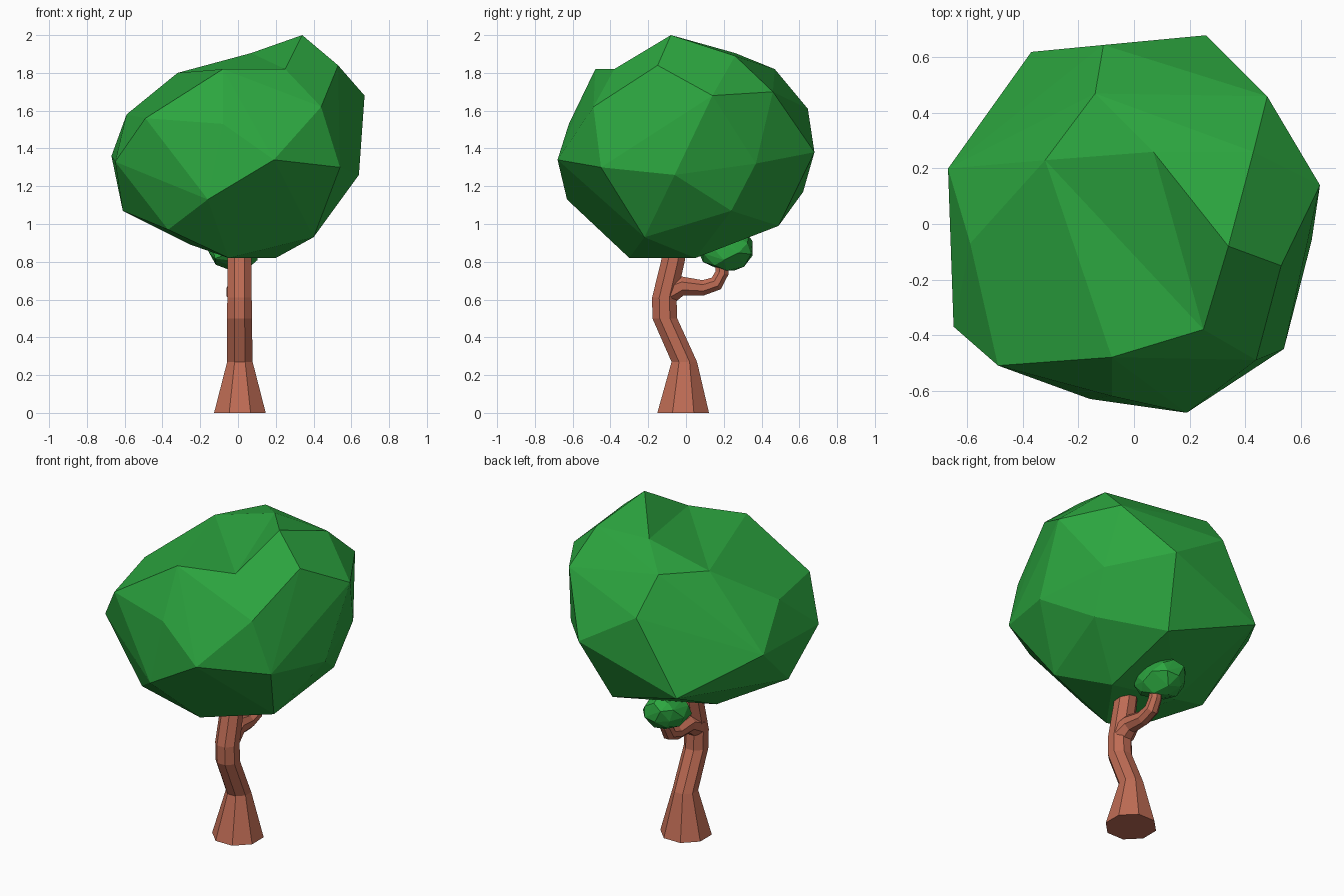
import bpy, bmesh, math
from mathutils import Vector, Matrix

if "Cube" in bpy.data.objects:
    bpy.data.objects.remove(bpy.data.objects["Cube"])


def material(name, color):
    m = bpy.data.materials.new(name)
    m.diffuse_color = color
    m.use_nodes = True
    m.node_tree.nodes["Principled BSDF"].inputs["Base Color"].default_value = m.diffuse_color
    return m


LEAF = material("leaf_green", (0.025, 0.38, 0.05, 1))
BARK = material("bark_brown", (0.52, 0.15, 0.09, 1))


def finish(bm, name, mat):
    bmesh.ops.recalc_face_normals(bm, faces=bm.faces)
    me = bpy.data.meshes.new(name)
    bm.to_mesh(me)
    bm.free()
    me.materials.append(mat)
    ob = bpy.data.objects.new(name, me)
    bpy.context.collection.objects.link(ob)
    return ob


def foliage(name, pts, matrix=Matrix()):
    """Faceted leaf mass: hull of the corner points with a dented top."""
    bm = bmesh.new()
    verts = [bm.verts.new(matrix @ Vector(p)) for p in pts]
    peak, dip, ridge, brow, back, left, side = (verts[i] for i in range(7))
    bmesh.ops.convex_hull(bm, input=[v for v in verts if v != dip])
    # swap the hull's cap for one that sinks to the dip point
    cap = {peak, ridge, brow, back, left, side}
    faces = [f for f in bm.faces if set(f.verts) <= cap]
    bmesh.ops.delete(bm, geom=faces, context='FACES_ONLY')
    ring = [side, back, left, ridge, peak]
    for a, b in zip(ring, ring[1:] + ring[:1]):
        bm.faces.new((dip, a, b))
    bm.faces.new((ridge, left, brow))
    bmesh.ops.delete(bm, geom=[e for e in bm.edges if not e.link_faces], context='EDGES')
    bmesh.ops.delete(bm, geom=[v for v in bm.verts if not v.link_faces], context='VERTS')
    bmesh.ops.recalc_face_normals(bm, faces=bm.faces)
    bmesh.ops.dissolve_limit(bm, angle_limit=math.radians(3),
                             verts=bm.verts, edges=bm.edges)
    return finish(bm, name, LEAF)


def tube(name, path, sides, flat):
    """Loft rings along a path of (x, y, z, radius) lying in a y-z plane."""
    bm = bmesh.new()
    rings = []
    for i, (x, y, z, r) in enumerate(path):
        a, b = path[max(i - 1, 0)], path[min(i + 1, len(path) - 1)]
        t = Vector((0, 0, 1)) if flat else Vector((0, b[1] - a[1], b[2] - a[2])).normalized()
        u = Vector((1, 0, 0))
        v = t.cross(u)
        ang = [2 * math.pi * (k + .5) / sides for k in range(sides)]
        rings.append([bm.verts.new(Vector((x, y, z)) + r * (math.cos(q) * u + math.sin(q) * v))
                      for q in ang])
    for lo, hi in zip(rings, rings[1:]):
        for k in range(sides):
            n = (k + 1) % sides
            bm.faces.new((lo[k], lo[n], hi[n], hi[k]))
    bm.faces.new(rings[0])
    bm.faces.new(rings[-1])
    return finish(bm, name, BARK)


# Corner points of the big crown: the seven cap points first, then downwards
crown = [
    (.34, -.08, 2.0), (.07, .26, 1.905), (.25, -.38, 1.82), (-.08, -.48, 1.82),
    (-.14, .47, 1.82), (-.32, .23, 1.80), (.43, .26, 1.89),
    (.53, -.15, 1.84), (.48, .46, 1.70),
    (.67, .14, 1.68), (.44, -.49, 1.62), (-.11, .645, 1.61), (-.59, -.07, 1.58),
    (-.49, -.51, 1.56), (-.08, -.62, 1.53), (.26, .68, 1.38), (-.67, .20, 1.36),
    (.19, -.68, 1.34), (-.65, -.37, 1.33), (.53, .37, 1.32), (.54, -.45, 1.30),
    (.64, -.06, 1.26), (-.37, .62, 1.17), (-.16, -.63, 1.13), (-.61, -.13, 1.07),
    (.49, .24, 1.07), (.16, .49, .99), (-.37, -.41, .97), (.40, -.22, .93),
    (-.25, .06, .89), (.20, .05, .82), (-.05, -.30, .82),
]
foliage("crown", crown)

# Small leaf cluster on the side branch: a shrunken, turned crown
small = (Matrix.Translation((-.02, .215, .86)) @ Matrix.Rotation(math.radians(100), 4, 'Z')
         @ Matrix.Diagonal((.215, .19, .18, 1)) @ Matrix.Translation((0, 0, -1.41)))
foliage("small_leaf_cluster", crown, small)

# Eight-sided bent trunk with flared foot
tube("trunk", [(.01, -.015, 0, .148), (.01, -.009, .27, .073), (.008, -.112, .50, .071),
               (.008, -.115, .61, .070), (.008, -.07, .80, .068), (.008, -.055, .88, .066)],
     8, True)

# Side branch curving up to the small cluster
tube("branch", [(.005, -.09, .64, .07), (.005, -.02, .672, .055), (.005, .09, .662, .044),
                (.005, .16, .685, .042), (.005, .19, .74, .038), (.005, .195, .83, .036)],
     8, False)
